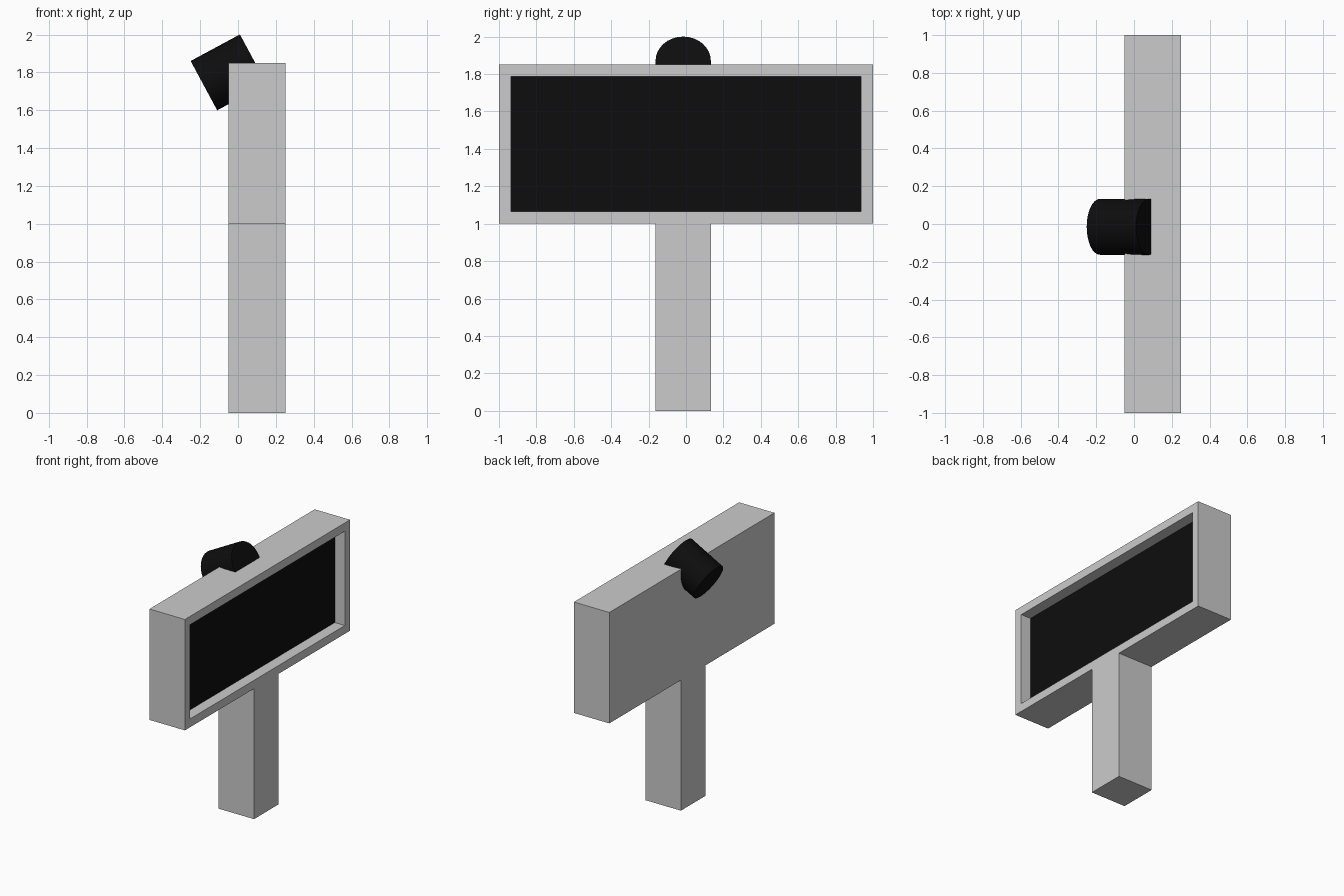
import bpy, bmesh, math
from mathutils import Matrix, Vector

cube = bpy.data.objects.get("Cube")
if cube:
    bpy.data.objects.remove(cube, do_unlink=True)


def material(name, value):
    m = bpy.data.materials.new(name)
    m.use_nodes = True
    color = (value, value, value, 1)
    m.diffuse_color = color
    m.node_tree.nodes["Principled BSDF"].inputs["Base Color"].default_value = color
    return m


grey = material("light grey casing", 0.6)
black = material("black", 0.004)


def finish(name, bm, *mats):
    mesh = bpy.data.meshes.new(name)
    bm.to_mesh(mesh)
    bm.free()
    for m in mats:
        mesh.materials.append(m)
    obj = bpy.data.objects.new(name, mesh)
    bpy.context.collection.objects.link(obj)
    return obj


def box(low, high):
    low, high = Vector(low), Vector(high)
    bm = bmesh.new()
    bmesh.ops.create_cube(bm, size=1, matrix=Matrix.Translation((low + high) / 2)
                          @ Matrix.Diagonal((*(high - low), 1)))
    return bm


BACK, FRONT = -0.05, 0.25
WIDTH, MID_Y = 0.296, -0.015

# Square post
finish("post", box((BACK, MID_Y - WIDTH / 2, 0), (FRONT, MID_Y + WIDTH / 2, 1)), grey)

# Display casing with a recessed screen on its +x face
bm = box((BACK, -1, 1), (FRONT, 1, 1.85))
bm.normal_update()
screen = max(bm.faces, key=lambda f: f.normal.x)
border = 0.064
bmesh.ops.inset_region(bm, faces=[screen], thickness=border, use_even_offset=True)
bm.normal_update()
recess = bmesh.ops.extrude_discrete_faces(bm, faces=[screen])["faces"][0]
bmesh.ops.translate(bm, verts=recess.verts, vec=(-0.085, 0, 0))
recess.material_index = 1
finish("display_casing", bm, grey, black)

# Tilted camera barrel, pointing back and down
bm = bmesh.new()
tilt = math.radians(90 - 28.3)
bmesh.ops.create_cone(bm, cap_ends=True, segments=32, radius1=WIDTH / 2,
                      radius2=WIDTH / 2, depth=WIDTH,
                      matrix=Matrix.Translation((-0.05, MID_Y, 1.8))
                      @ Matrix.Rotation(tilt, 4, "Y"))
barrel = finish("camera_barrel", bm, black)
bpy.ops.object.select_all(action="DESELECT")
barrel.select_set(True)
bpy.context.view_layer.objects.active = barrel
bpy.ops.object.shade_smooth_by_angle()
